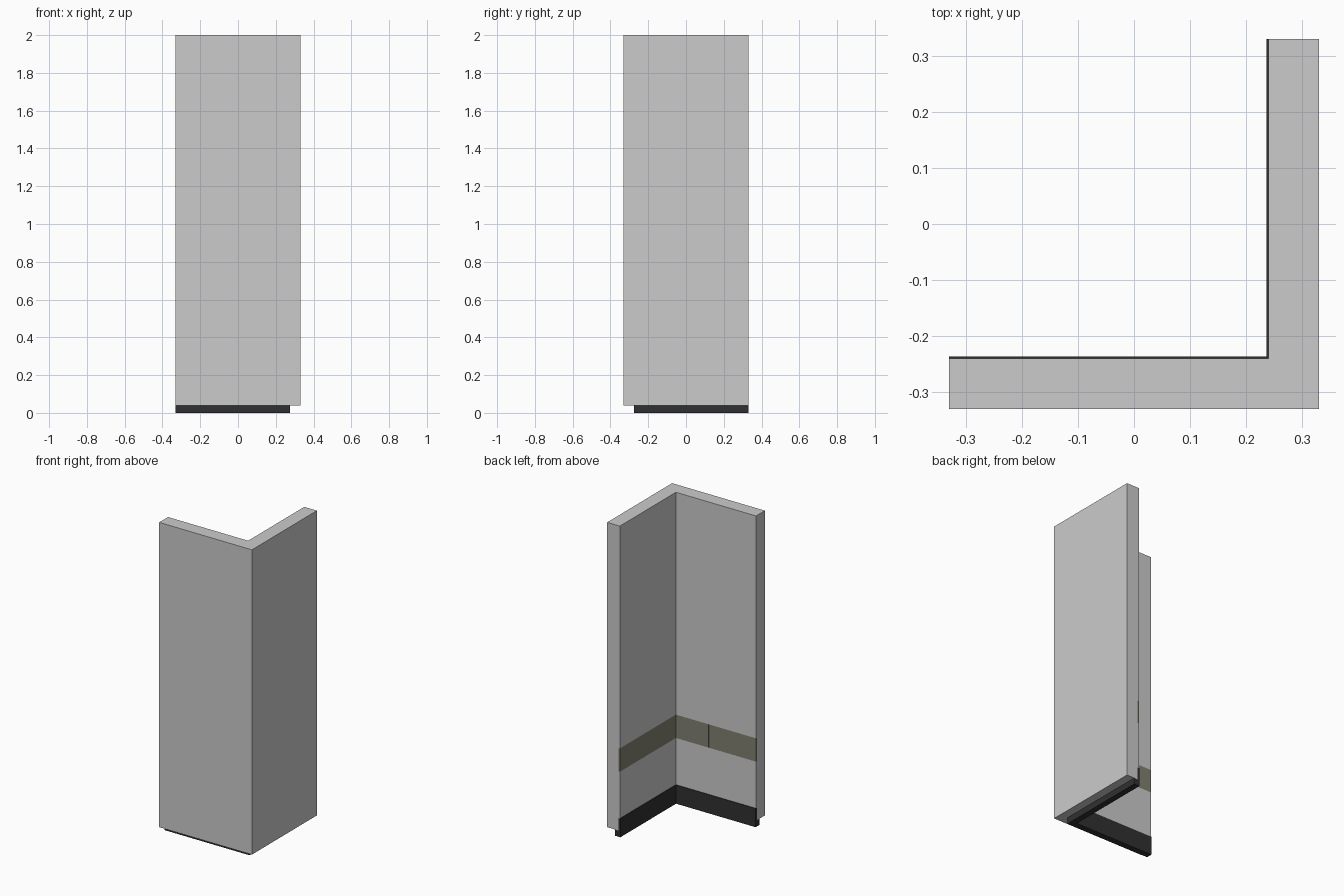
import bpy, bmesh

if "Cube" in bpy.data.objects:
    bpy.data.objects.remove(bpy.data.objects["Cube"])

E = 0.33  # half width of the corner


def material(name, rgb):
    m = bpy.data.materials.new(name)
    m.diffuse_color = (*rgb, 1)
    m.use_nodes = True
    m.node_tree.nodes["Principled BSDF"].inputs["Base Color"].default_value = m.diffuse_color
    return m


def prism(name, outline, z0, z1, mat=None):
    bm = bmesh.new()
    face = bm.faces.new([bm.verts.new((x, y, z0)) for x, y in outline])
    top = bmesh.ops.extrude_face_region(bm, geom=[face])["geom"]
    verts = [v for v in top if isinstance(v, bmesh.types.BMVert)]
    bmesh.ops.translate(bm, verts=verts, vec=(0, 0, z1 - z0))
    bmesh.ops.recalc_face_normals(bm, faces=bm.faces)
    me = bpy.data.meshes.new(name)
    bm.to_mesh(me)
    bm.free()
    ob = bpy.data.objects.new(name, me)
    bpy.context.collection.objects.link(ob)
    if mat:
        me.materials.append(mat)
    return ob


# L-shaped outline between an inner and an outer distance from the centre
def corner(inner, outer, end=E):
    return [(-end, -outer), (outer, -outer), (outer, end),
            (inner, end), (inner, -inner), (-end, -inner)]


black = material("black_plastic", (0.03, 0.03, 0.03))
olive = material("olive_trim", (0.22, 0.215, 0.16))

# structural wall
prism("wall_core", corner(0.25, E), 0.04, 2.0)

# inner lining panels
for name, z0, z1 in (("lower_panel", 0.12, 0.42),
                     ("middle_panel", 0.57, 1.18),
                     ("upper_panel", 1.18, 2.0)):
    prism(name, corner(0.24, 0.25), z0, z1)

# olive trim band, jointed halfway along each wing
s = 0.008
prism("trim_band_corner",
      [(s, -0.25), (0.25, -0.25), (0.25, -s), (0.24, -s), (0.24, -0.24), (s, -0.24)],
      0.42, 0.57, olive)
prism("trim_band_front", [(-E, -0.25), (s - 0.002, -0.25), (s - 0.002, -0.24), (-E, -0.24)],
      0.42, 0.57, olive)
prism("trim_band_side", [(0.24, 0.002 - s), (0.25, 0.002 - s), (0.25, E), (0.24, E)],
      0.42, 0.57, olive)

# skirting board and the recessed plinth below the wall
prism("skirting_board", corner(0.236, 0.25), 0.0, 0.12, black)
prism("plinth", corner(0.25, 0.275), 0.0, 0.04, black)
